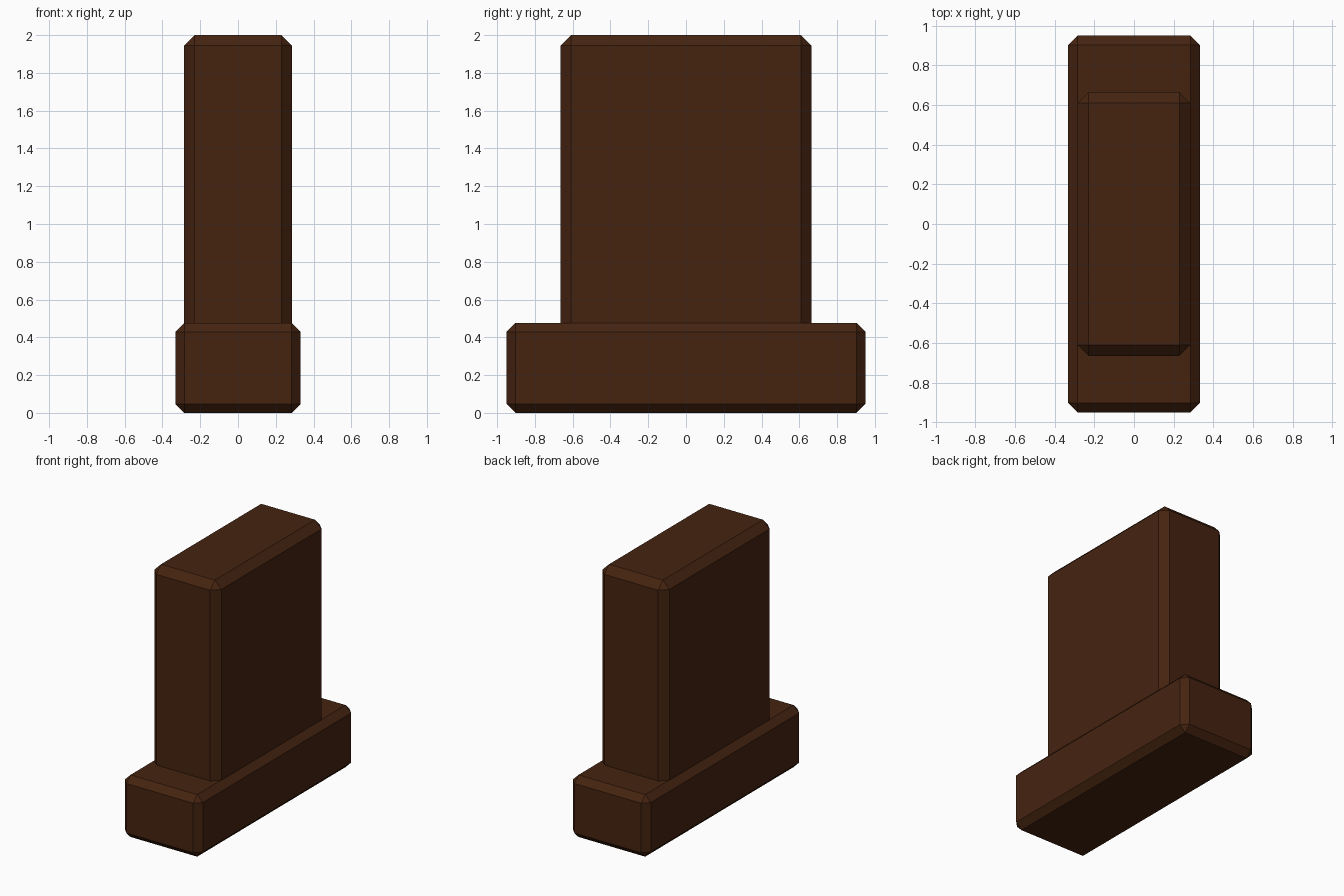
import bpy

if "Cube" in bpy.data.objects:
    bpy.data.objects.remove(bpy.data.objects["Cube"])

wood = bpy.data.materials.new("dark brown wood")
wood.diffuse_color = (0.060, 0.017, 0.005, 1)
wood.use_nodes = True
wood.node_tree.nodes["Principled BSDF"].inputs["Base Color"].default_value = wood.diffuse_color


def chamfered_block(name, size, z_low, z_high, chamfer):
    """Box centred on x and y, with every edge cut by one flat chamfer."""
    bpy.ops.mesh.primitive_cube_add(size=1, location=(0, 0, (z_low + z_high) / 2))
    block = bpy.context.object
    block.name = name
    block.scale = (size[0], size[1], z_high - z_low)
    bpy.ops.object.transform_apply(location=False, rotation=False, scale=True)
    block.data.materials.append(wood)
    bevel = block.modifiers.new("chamfer", 'BEVEL')
    bevel.width = chamfer
    bevel.segments = 1
    bevel.limit_method = 'NONE'
    return block


# Long low foot
chamfered_block("base", (0.664, 1.90), 0.0, 0.477, 0.048)

# Upright slab, its lower chamfer sunk into the foot
chamfered_block("upright", (0.57, 1.33), 0.41, 2.0, 0.056)
